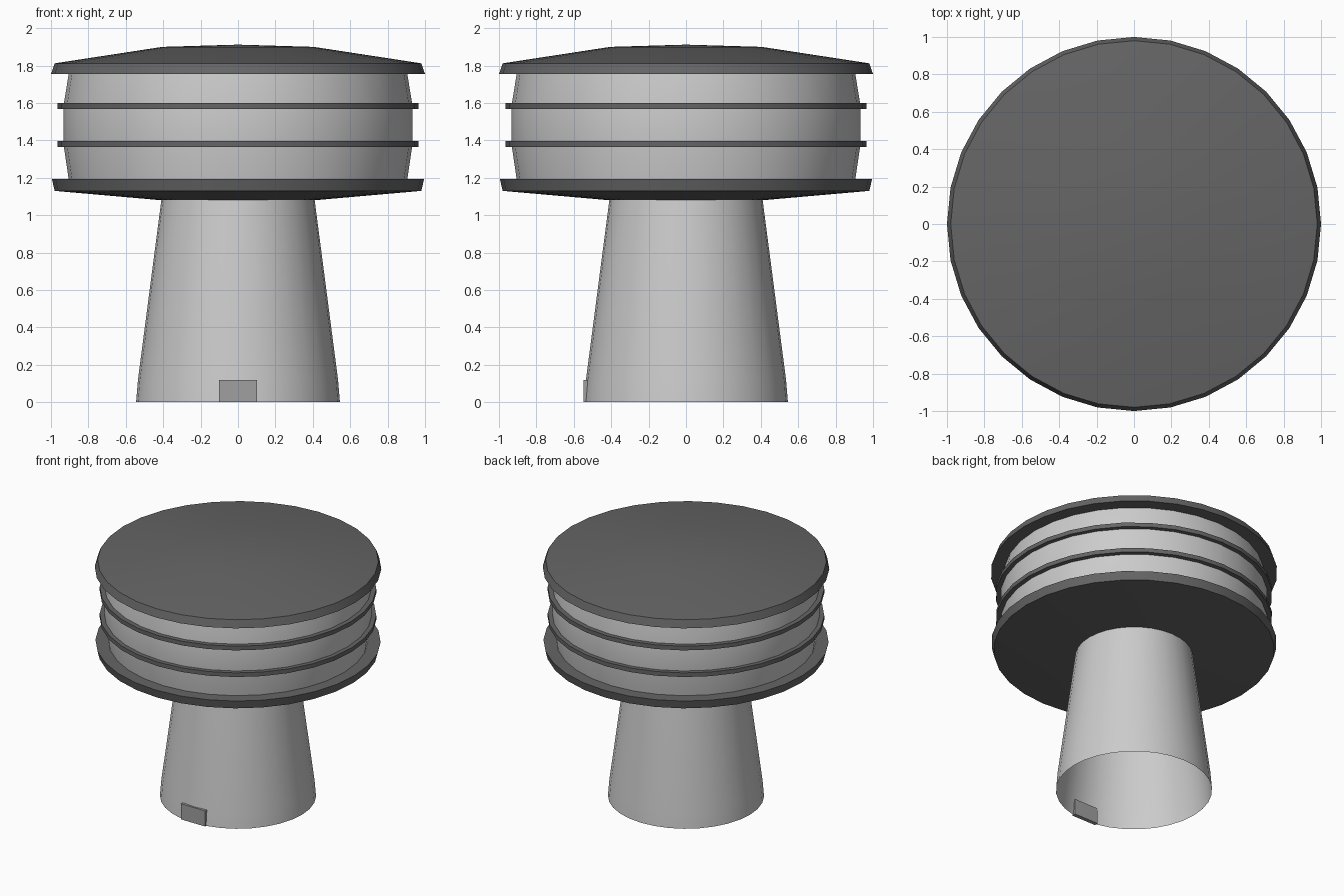
import bpy, bmesh
from math import cos, sin, pi, radians

if "Cube" in bpy.data.objects:
    bpy.data.objects.remove(bpy.data.objects["Cube"])

SIDES = 32


def grey(name, v):
    m = bpy.data.materials.new(name)
    m.diffuse_color = (v, v, v, 1)
    m.use_nodes = True
    m.node_tree.nodes["Principled BSDF"].inputs["Base Color"].default_value = m.diffuse_color
    return m


dark = grey("dark_trim", 0.13)
mid = grey("door_grey", 0.35)


def finish(name, bm, mat=None):
    mesh = bpy.data.meshes.new(name)
    bm.to_mesh(mesh)
    bm.free()
    ob = bpy.data.objects.new(name, mesh)
    bpy.context.collection.objects.link(ob)
    if mat:
        mesh.materials.append(mat)
    bpy.ops.object.select_all(action='DESELECT')
    ob.select_set(True)
    bpy.context.view_layer.objects.active = ob
    bpy.ops.object.shade_smooth_by_angle(angle=radians(30))
    return ob


def lathe(name, profile, mat=None, closed=False):
    """Revolve (radius, z) points, listed bottom to top along the outside."""
    bm = bmesh.new()
    rings = []
    for r, z in profile:
        if r == 0:
            rings.append([bm.verts.new((0, 0, z))] * SIDES)
        else:
            rings.append([bm.verts.new((r * cos(2 * pi * i / SIDES), r * sin(2 * pi * i / SIDES), z))
                          for i in range(SIDES)])
    pairs = list(zip(rings, rings[1:]))
    if closed:
        pairs.append((rings[-1], rings[0]))
    for a, b in pairs:
        for i in range(SIDES):
            j = (i + 1) % SIDES
            bm.faces.new(dict.fromkeys((a[i], a[j], b[j], b[i])))
    return finish(name, bm, mat)


# Tapered hollow pedestal, open at the bottom
lathe("pedestal", [(0.545, 0), (0.535, 0.12), (0.41, 1.08)])

# Lower and upper flanged discs
lathe("lower_disc", [(0, 1.075), (0.41, 1.08), (0.98, 1.13), (0.995, 1.193), (0.9, 1.193)], dark)
lathe("roof_disc", [(0.9, 1.755), (1.0, 1.755), (0.98, 1.812), (0.405, 1.9), (0, 1.912)], dark)

# Slightly bulging drum wall
lathe("drum_wall", [(0.905, 1.19), (0.933, 1.38), (0.933, 1.585), (0.905, 1.757)])

# Two thin bands around the drum
for name, z in (("lower_band", 1.38), ("upper_band", 1.585)):
    lathe(name, [(0.925, z - 0.016), (0.965, z - 0.016), (0.965, z + 0.016), (0.925, z + 0.016)],
          dark, closed=True)

# Small door at the foot of the pedestal
bm = bmesh.new()
bmesh.ops.create_cube(bm, size=1)
bmesh.ops.scale(bm, vec=(0.205, 0.03, 0.12), verts=bm.verts)
bmesh.ops.translate(bm, vec=(0, -0.532, 0.06), verts=bm.verts)
finish("door", bm, mid)
